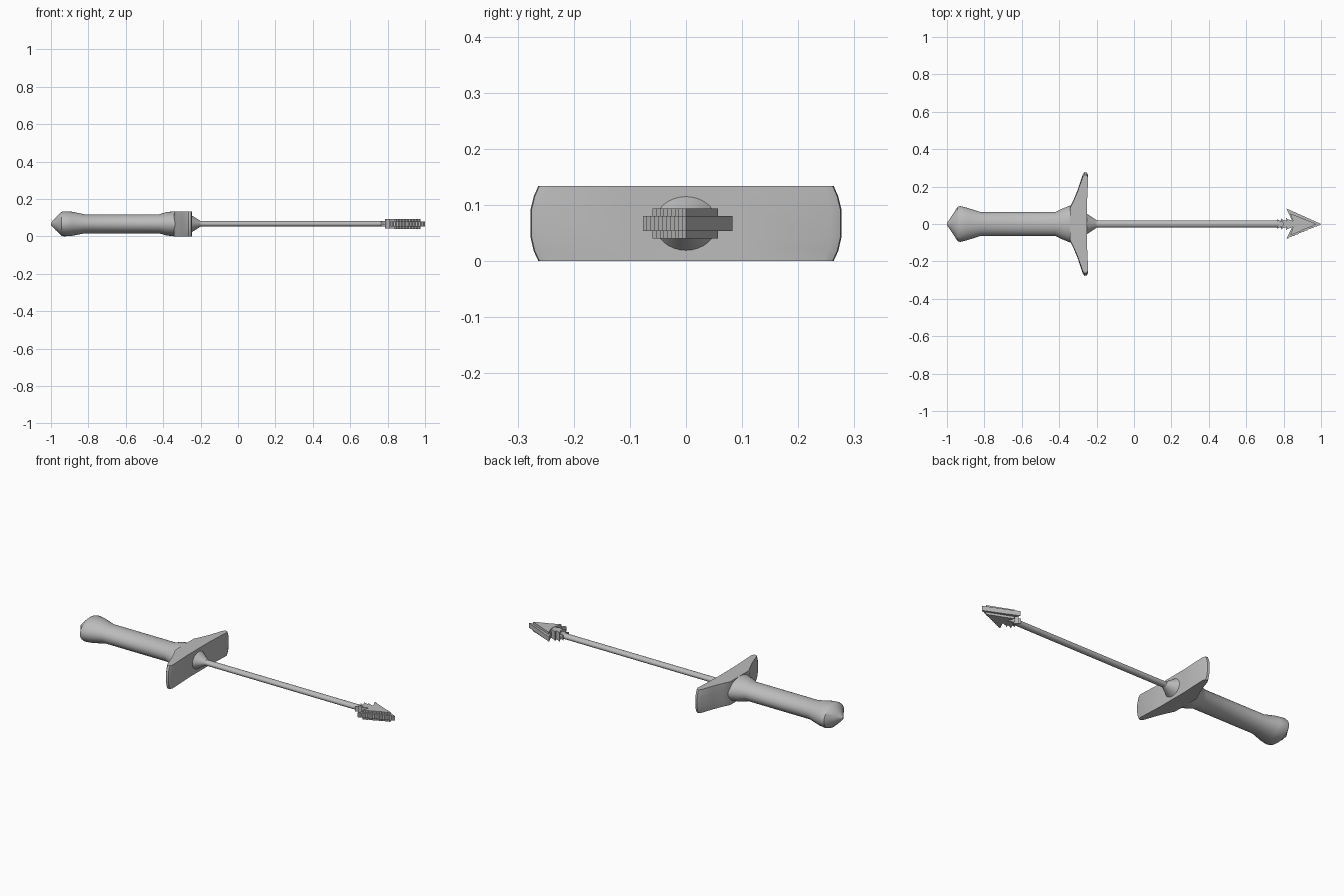
import bpy, bmesh, math

cube = bpy.data.objects.get("Cube")
if cube:
    bpy.data.objects.remove(cube, do_unlink=True)

AXIS_Z = 0.067

steel = bpy.data.materials.new("grey steel")
steel.use_nodes = True
GREY = (0.5, 0.5, 0.5, 1)
steel.diffuse_color = GREY
steel.node_tree.nodes["Principled BSDF"].inputs["Base Color"].default_value = GREY


def loft(name, rings, smooth=None):
    """Skin a stack of equal-length point rings and cap both ends."""
    bm = bmesh.new()
    loops = [[bm.verts.new(p) for p in ring] for ring in rings]
    n = len(loops[0])
    for a, b in zip(loops, loops[1:]):
        for i in range(n):
            j = (i + 1) % n
            bm.faces.new((a[i], a[j], b[j], b[i]))
    bm.faces.new(loops[0])
    bm.faces.new(loops[-1])
    bmesh.ops.recalc_face_normals(bm, faces=bm.faces)
    mesh = bpy.data.meshes.new(name)
    bm.to_mesh(mesh)
    bm.free()
    mesh.materials.append(steel)
    obj = bpy.data.objects.new(name, mesh)
    bpy.context.collection.objects.link(obj)
    if smooth:
        bpy.ops.object.select_all(action="DESELECT")
        obj.select_set(True)
        bpy.context.view_layer.objects.active = obj
        bpy.ops.object.shade_smooth_by_angle(angle=math.radians(smooth))
    return obj


def oval_rod(name, profile, sides=32):
    """Oval sections along x: (x, half width, half height)."""
    angles = [math.tau * i / sides for i in range(sides)]
    return loft(name, [[(x, w * math.cos(a), AXIS_Z + h * math.sin(a)) for a in angles]
                       for x, w, h in profile], 35)


def plate(name, outline, half):
    """Flat outline in the xy plane, extruded both ways from the axis."""
    return loft(name, [[(x, y, AXIS_Z + s) for x, y in outline] for s in (-half, half)])


# Handle with pointed oval pommel and a flare into the guard
oval_rod("handle", [
    (-1.0, 0.006, 0.006), (-0.975, 0.042, 0.034), (-0.943, 0.092, 0.064),
    (-0.93, 0.096, 0.067), (-0.89, 0.086, 0.065), (-0.82, 0.064, 0.051),
    (-0.42, 0.064, 0.051), (-0.385, 0.081, 0.062), (-0.34, 0.1, 0.067),
    (-0.3, 0.1, 0.066)])

# Guard swept forward, its ends bowed outwards at mid height
half = [(-0.342, 0.09), (-0.325, 0.125), (-0.3, 0.185), (-0.275, 0.262),
        (-0.265, 0.277), (-0.252, 0.275), (-0.245, 0.258), (-0.252, 0.1)]
outline = half + [(x, -y) for x, y in reversed(half)]
levels = [(0, 0.95), (0.018, 0.98), (0.042, 1), (0.092, 1), (0.115, 0.98), (0.134, 0.95)]
loft("guard", [[(x, y * s, z) for x, y in outline] for z, s in levels], 30)

# Collar and rod blade
oval_rod("collar", [(-0.255, 0.058, 0.05), (-0.245, 0.05, 0.043), (-0.2, 0.02, 0.015)])
oval_rod("blade_rod", [(-0.21, 0.019, 0.015), (0.86, 0.019, 0.015)], 16)


# Arrowhead: smooth on the left edge, saw-toothed on the right edge
def arrow(tip, back, wide_left, wide_right, notch, teeth):
    saw = []
    for i in range(teeth):
        x = back + (tip - back) * i / teeth
        y = -wide_right * (1 - i / teeth)
        saw += [(x, y), (x + (tip - back) * 0.55 / teeth, y)]
    return [(tip, 0), (back, wide_left), (notch, 0.018), (notch, -0.018)] + saw


plate("arrowhead_edge", arrow(1.0, 0.815, 0.083, 0.077, 0.845, 11), 0.0135)
plate("arrowhead_core", arrow(0.975, 0.835, 0.057, 0.06, 0.85, 9), 0.0265)

# Small barbs stepping down behind the arrowhead
for i, (x, w, h) in enumerate([(0.765, 0.026, 0.0145), (0.785, 0.03, 0.025), (0.81, 0.034, 0.025)]):
    plate(f"barb_{i + 1}", [(x, w), (x + 0.012, w - 0.008), (x + 0.05, 0.012),
                            (x + 0.05, -0.012), (x + 0.012, -w + 0.008), (x, -w),
                            (x + 0.014, 0)], h)
